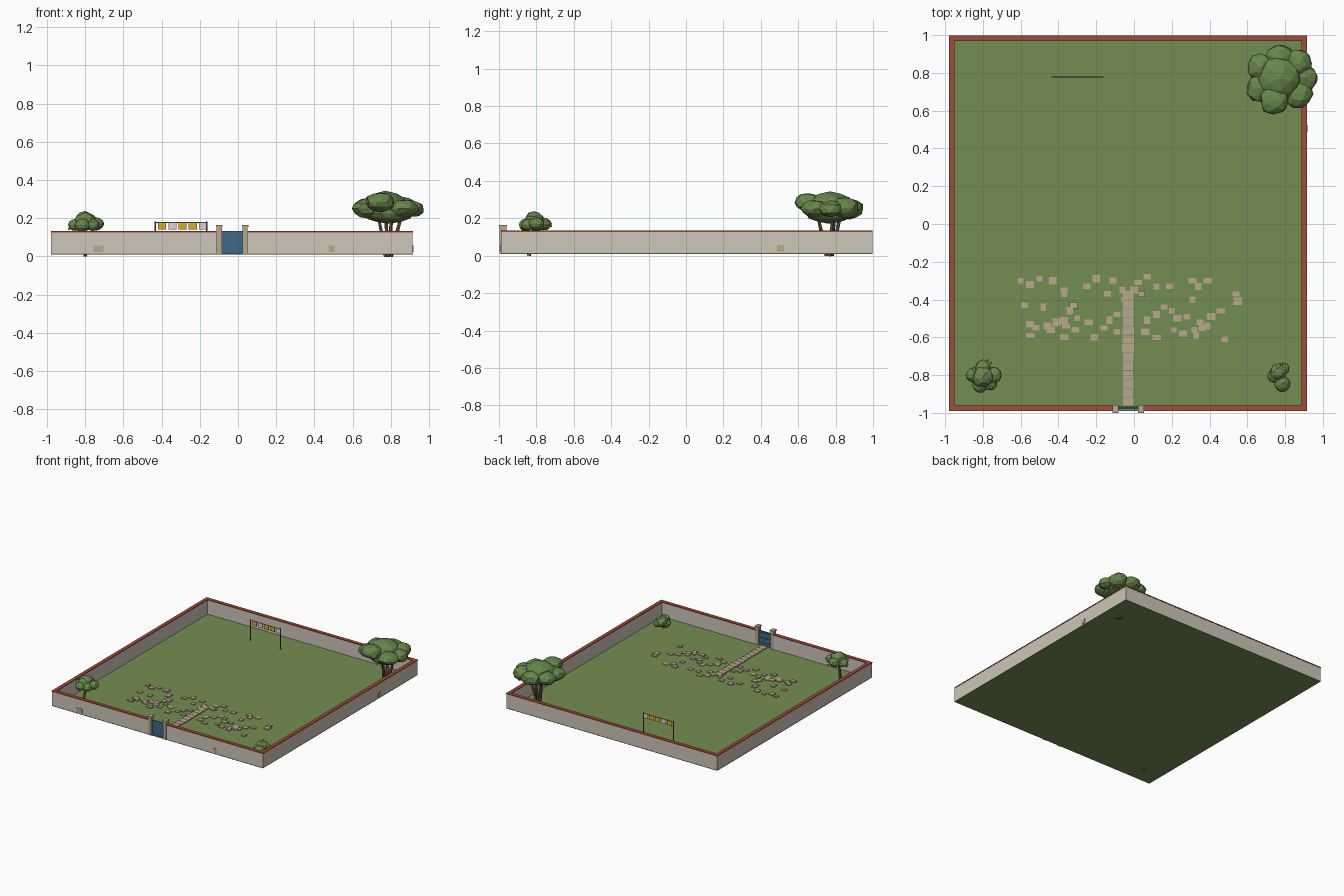
import bpy, bmesh, math, random
from mathutils import Vector, Matrix

if "Cube" in bpy.data.objects:
    bpy.data.objects.remove(bpy.data.objects["Cube"])

random.seed(4)


def material(name, r, g, b):
    m = bpy.data.materials.new(name)
    m.diffuse_color = [(c / 255 / 12.92 if c < 11 else ((c / 255 + 0.055) / 1.055) ** 2.4)
                       for c in (r, g, b)] + [1]
    m.use_nodes = True
    m.node_tree.nodes["Principled BSDF"].inputs["Base Color"].default_value = m.diffuse_color
    return m


GRASS = material("grass green", 116, 141, 82)
LEAF = material("leaf green", 104, 134, 76)
PLASTER = material("plaster", 206, 198, 184)
BRICK = material("brick red", 158, 76, 56)
STONE = material("sandstone", 184, 168, 142)
BLUE = material("gate blue", 62, 104, 136)
YELLOW = material("yellow", 216, 168, 52)
WHITE = material("white cloth", 216, 210, 204)
BARK = material("bark brown", 112, 90, 70)
METAL = material("grey metal", 112, 104, 112)


def finish(name, bm, mat):
    me = bpy.data.meshes.new(name)
    bm.to_mesh(me)
    bm.free()
    me.materials.append(mat)
    ob = bpy.data.objects.new(name, me)
    bpy.context.collection.objects.link(ob)
    return ob


def boxes(name, mat, specs):
    """Each spec is x0, x1, y0, y1, z0, z1."""
    bm = bmesh.new()
    for x0, x1, y0, y1, z0, z1 in specs:
        mtx = (Matrix.Translation(((x0 + x1) / 2, (y0 + y1) / 2, (z0 + z1) / 2))
               @ Matrix.Diagonal((x1 - x0, y1 - y0, z1 - z0, 1)))
        bmesh.ops.create_cube(bm, size=1, matrix=mtx)
    return finish(name, bm, mat)


def blobs(name, mat, specs, subdiv=2, jitter=0.1):
    """Faceted lumps; each spec is x, y, z, horizontal radius, vertical radius."""
    bm = bmesh.new()
    for x, y, z, r, h in specs:
        new = bmesh.ops.create_icosphere(bm, subdivisions=subdiv, radius=1)["verts"]
        turn = Matrix.Rotation(random.uniform(0, 6.28), 3, 'Z')
        for v in new:
            p = turn @ v.co * random.uniform(1 - jitter, 1 + jitter * 0.5)
            v.co = (x + p.x * r, y + p.y * r, z + p.z * h)
    return finish(name, bm, mat)


def stems(name, mat, specs, sides=6):
    """Tapered sticks; each spec is start, end, start radius, end radius."""
    bm = bmesh.new()
    for a, b, r0, r1 in specs:
        a, b = Vector(a), Vector(b)
        d = b - a
        mtx = Matrix.Translation((a + b) / 2) @ d.to_track_quat('Z', 'Y').to_matrix().to_4x4()
        bmesh.ops.create_cone(bm, cap_ends=True, segments=sides, radius1=r0, radius2=r1,
                              depth=d.length, matrix=mtx)
    return finish(name, bm, mat)


# Lawn slab
X0, X1, Y0, Y1 = -0.98, 0.917, -0.99, 0.998
FLOOR = 0.014
boxes("lawn", GRASS, [(X0 + .001, X1 - .001, Y0 + .001, Y1 - .001, 0.01, FLOOR)])


# Enclosing wall and its coping, open at the gate
def wall_ring(inset, t, z0, z1):
    x0, x1, y0, y1 = X0 + inset, X1 - inset, Y0 + inset, Y1 - inset
    return [(x0, x0 + t, y0, y1, z0, z1), (x1 - t, x1, y0, y1, z0, z1),
            (x0 + t, x1 - t, y1 - t, y1, z0, z1),
            (x0 + t, -0.1, y0, y0 + t, z0, z1), (0.035, x1 - t, y0, y0 + t, z0, z1)]


boxes("boundary_wall", PLASTER, wall_ring(0.002, 0.025, 0.0115, 0.126))
boxes("wall_coping", BRICK, wall_ring(0, 0.029, 0.126, 0.134))

# Patches of exposed stone on the outer wall
boxes("wall_patches", STONE, [(-0.757, -0.705, Y0 - .001, Y0 + .01, 0.022, 0.056),
                              (0.474, 0.505, Y0 - .001, Y0 + .01, 0.022, 0.056),
                              (X1 - .01, X1 + .002, 0.487, 0.524, 0.022, 0.056)])

# Gate posts with caps
posts = []
for cx in (-0.098, 0.037):
    posts.append((cx - .014, cx + .014, -0.996, -0.961, 0.0115, 0.155))
    posts.append((cx - .017, cx + .017, -1.0, -0.957, 0.155, 0.165))
boxes("gate_posts", STONE, posts)

# Gate with rails on its inner side
boxes("gate", BLUE, [(-0.084, 0.023, -0.979, -0.971, 0.016, 0.132)]
      + [(-0.084, 0.023, -0.971, -0.967, z, z + .01) for z in (0.03, 0.07, 0.11)])

# Path of slabs leading in from the gate
path = []
for i in range(13):
    y = -0.962 + i * 0.047
    w = random.uniform(0.026, 0.032)
    path.append((-0.031 - w, -0.031 + w, y, y + 0.044, 0.012, 0.021))
boxes("path_slabs", STONE, path)

# Loose paving scattered around the path end (hundredths of a unit)
scatter = [(-60, -30), (-55, -32), (-50, -29), (-43, -30), (-37, -37), (-58, -43), (-48, -44),
           (-25, -33), (-20, -29), (-11, -30), (-14, -37), (2, -31), (7, -28), (4, -37),
           (12, -33), (19, -33), (31, -30), (39, -30), (34, -33), (31, -40), (54, -37),
           (55, -41), (46, -46), (41, -49), (23, -50), (28, -49), (20, -46), (16, -44),
           (39, -54), (48, -61), (35, -52), (32, -56), (21, -56), (7, -51), (12, -48),
           (6, -57), (-9, -48), (-13, -51), (-16, -55), (-9, -57), (-24, -52), (-32, -43),
           (-34, -46), (-37, -51), (-30, -50), (-41, -52), (-46, -54), (-55, -53), (-52, -55),
           (-55, -59), (-44, -56), (-37, -60), (-31, -56), (-21, -60), (-36, -54), (12, -60),
           (33, -59), (26, -58), (-6, -35), (0, -35), (-5, -40), (36, -55), (-37, -35)]
loose = []
for sx, sy in scatter:
    a, b = random.uniform(.014, .023), random.uniform(.013, .02)
    x, y = sx / 100, sy / 100
    loose.append((x - a, x + a, y - b, y + b, 0.012, random.uniform(.018, .022)))
boxes("loose_paving", STONE, loose)

# Washing line: two poles, a cord and hanging cloths
LY = 0.778
stems("line_poles", METAL, [((x, LY, .012), (x, LY, .183), .004, .004) for x in (-0.434, -0.164)])
stems("line_cord", METAL, [((-0.434, LY, .178), (-0.164, LY, .178), .002, .002)], 4)
cloth = [(x - .021, x + .021, LY - .002, LY + .002, .14, .177)
         for x in (-0.398, -0.344, -0.29, -0.237, -0.183)]
boxes("yellow_cloths", YELLOW, [cloth[i] for i in (0, 2, 3)])
boxes("white_cloths", WHITE, [cloth[i] for i in (1, 4)])

# Large spreading tree
TX, TY = 0.785, 0.765
stems("large_tree_trunks", BARK,
      [((TX + dx * .2, TY + dy * .2, 0), (TX + dx, TY + dy, .21), .013, .008)
       for dx, dy in ((.07, .02), (-.05, .03), (.02, -.06), (-.01, .06))])
blobs("large_tree_canopy", LEAF,
      [(0.77, 0.77, .275, .12, .066), (0.91, 0.775, .25, .068, .045), (0.67, 0.83, .255, .072, .05),
       (0.745, 0.655, .285, .08, .052), (0.87, 0.69, .25, .078, .05), (0.77, 0.875, .25, .08, .055),
       (0.87, 0.85, .255, .078, .055), (0.67, 0.72, .25, .077, .052), (0.79, 0.76, .225, .13, .055)])

# Small fruit tree
stems("fruit_tree_trunk", BARK, [((-0.80, -0.84, 0), (-0.80, -0.815, .16), .011, .007)])
blobs("fruit_tree_canopy", LEAF,
      [(-0.80, -0.81, .185, .058, .052), (-0.85, -0.80, .165, .04, .034),
       (-0.745, -0.80, .17, .046, .036), (-0.80, -0.765, .17, .046, .036),
       (-0.815, -0.855, .165, .04, .036), (-0.76, -0.845, .165, .036, .032)])
blobs("fruit", YELLOW, [(-0.885, -0.80, .145, .007, .007), (-0.88, -0.818, .155, .007, .007),
                        (-0.875, -0.787, .15, .007, .007), (-0.775, -0.722, .158, .007, .007),
                        (-0.757, -0.735, .15, .007, .007)], 1, 0)

# Flowering bush
stems("bush_stem", BARK, [((0.77, -0.81, .01), (0.77, -0.81, .06), .008, .006)])
blobs("bush", LEAF, [(0.765, -0.785, .075, .046, .042), (0.785, -0.845, .065, .044, .038),
                     (0.745, -0.805, .06, .038, .034), (0.79, -0.765, .065, .035, .035)])
blobs("bush_flowers", WHITE, [(0.742, -0.782, .107, .008, .007), (0.775, -0.80, .113, .008, .007),
                              (0.758, -0.762, .113, .008, .007), (0.79, -0.84, .103, .008, .007)], 1, 0)
